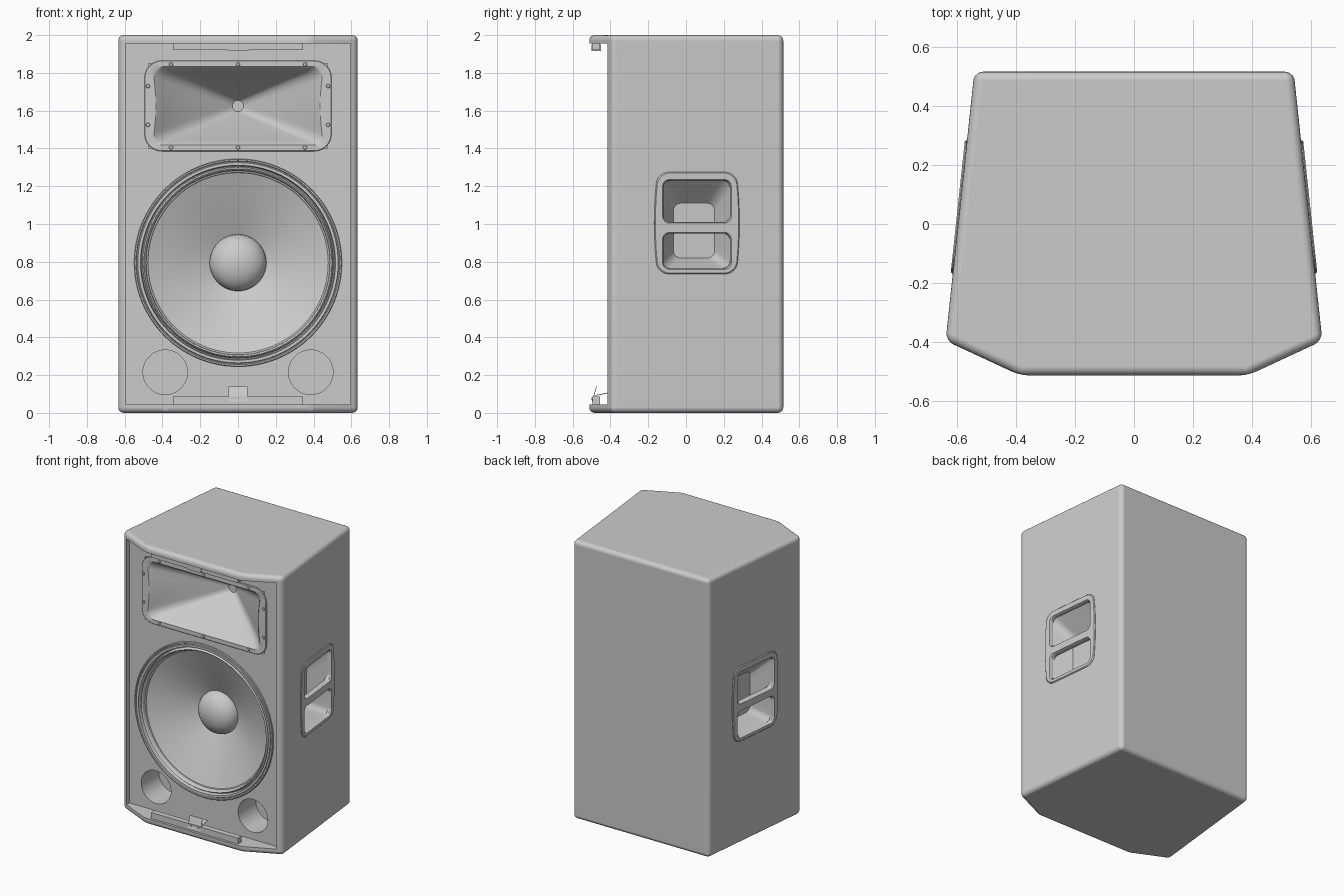
import bpy, bmesh
from math import radians, sin, cos, pi
from mathutils import Vector

if "Cube" in bpy.data.objects:
    bpy.data.objects.remove(bpy.data.objects["Cube"])


def make(name, bm, mirror=False):
    bmesh.ops.remove_doubles(bm, verts=bm.verts, dist=1e-5)
    bmesh.ops.recalc_face_normals(bm, faces=bm.faces)
    me = bpy.data.meshes.new(name)
    bm.to_mesh(me)
    bm.free()
    ob = bpy.data.objects.new(name, me)
    bpy.context.collection.objects.link(ob)
    if mirror:
        md = ob.modifiers.new("mirror", 'MIRROR')
        md.use_mirror_merge = False
    return ob


def loft(name, rings, mirror=False):
    """Closed solid through rings with equal point counts, capped at both ends."""
    bm = bmesh.new()
    vs = [[bm.verts.new(p) for p in r] for r in rings]
    n = len(vs[0])
    for a, b in zip(vs, vs[1:]):
        for i in range(n):
            bm.faces.new((a[i], a[(i + 1) % n], b[(i + 1) % n], b[i]))
    bm.faces.new(vs[0])
    bm.faces.new(vs[-1])
    return make(name, bm, mirror)


def rounded(hw, hh, r, bow=0, n=6, m=6):
    """Rounded rectangle outline; bow pushes the left and right sides out."""
    arcs = []
    for cx, cy, a0 in ((1, 1, 0), (-1, 1, 90), (-1, -1, 180), (1, -1, 270)):
        arcs.append([(cx * (hw - r) + r * cos(radians(a0 + 90 * i / n)),
                      cy * (hh - r) + r * sin(radians(a0 + 90 * i / n))) for i in range(n + 1)])
    pts = []
    for k in range(4):
        p, q = arcs[k][-1], arcs[(k + 1) % 4][0]
        pts += arcs[k] + [(p[0] + (q[0] - p[0]) * j / m, p[1] + (q[1] - p[1]) * j / m) for j in range(1, m)]
    return [(u * (1 + bow / hw * (1 - (v / hh) ** 2)), v) for u, v in pts]


def front(outline, y, x=0, z=0):
    return [(x + u, y, z + v) for u, v in outline]


def prism(name, yz, half):
    return loft(name, [[(s * half, y, z) for y, z in yz] for s in (-1, 1)])


def box(name, x, y0, y1, z0, z1):
    return prism(name, [(y0, z0), (y1, z0), (y1, z1), (y0, z1)], x)


def cut(ob, *cutters):
    bpy.context.view_layer.objects.active = ob
    for c in cutters:
        c.hide_render = True
        md = ob.modifiers.new("cut", 'BOOLEAN')
        md.operation, md.solver, md.object = 'DIFFERENCE', 'EXACT', c
        bpy.ops.object.modifier_apply(modifier=md.name)
        bpy.data.objects.remove(c)


def circle(r):
    return rounded(r, r, r)


BAFFLE, HORN_Z, WOOF_Z = -0.38, 1.625, 0.795

# Side handle frame of reference, following the tapered side wall
N = Vector((1, 0.1066, 0)).normalized()
U = Vector((-0.1066, 1, 0)).normalized()
O = Vector((0.589, 0.0575, 1.0))


def side(outline, w, dz=0):
    return [O + U * u + N * w + Vector((0, 0, v + dz)) for u, v in outline]


# Cabinet: tapered footprint with rounded edges
half = [(0.385, -0.512), (0.637, -0.395), (0.54, 0.515)]
foot = half + [(-x, y) for x, y in reversed(half)]
cabinet = loft("cabinet", [[(x, y, z) for x, y in foot] for z in (0, 2)])
bm = bmesh.new()
bm.from_mesh(cabinet.data)
bmesh.ops.bevel(bm, geom=bm.edges[:], offset=0.03, segments=5, profile=0.5, affect='EDGES')
bm.to_mesh(cabinet.data)
bm.free()

# Cabinet openings: front recess, horn, woofer, ports, handle pockets
ring_w = [(0.53 * cos(2 * pi * i / 96), 0.53 * sin(2 * pi * i / 96)) for i in range(96)]
port = [front(rounded(0.118, 0.118, 0.118, n=12), y, 0.385, 0.215) for y in (-0.5, -0.18)]
cut(cabinet,
    box("recess_cutter", 0.595, -0.7, BAFFLE, 0.045, 1.955),
    box("horn_cutter", 0.475, -0.6, -0.02, HORN_Z - 0.225, HORN_Z + 0.225),
    loft("woofer_cutter", [front(ring_w, y, 0, WOOF_Z) for y in (-0.6, -0.15)]),
    loft("port_cutter", port, True),
    loft("handle_cutter", [side(rounded(0.19, 0.245, 0.04), 0.05),
                           side(rounded(0.19, 0.245, 0.04), -0.02),
                           side(rounded(0.13, 0.17, 0.04), -0.16, -0.035)], True))

# Horn: flange, flared mouth and round throat
horn = loft("horn", [front(o, y, 0, HORN_Z) for o, y in (
    (circle(0.05), -0.04),
    (rounded(0.47, 0.218, 0.07), -0.36),
    (rounded(0.47, 0.218, 0.07), BAFFLE + 0.003),
    (rounded(0.495, 0.24, 0.09), BAFFLE + 0.003),
    (rounded(0.495, 0.24, 0.09), BAFFLE - 0.005),
    (rounded(0.492, 0.237, 0.087), BAFFLE - 0.008),
    (rounded(0.455, 0.208, 0.06, -0.02), BAFFLE - 0.008),
    (rounded(0.445, 0.2, 0.06, -0.022), BAFFLE),
    (rounded(0.405, 0.182, 0.055, -0.015), -0.34),
    (rounded(0.21, 0.104, 0.04), -0.195),
    (circle(0.03), -0.06))])

# Horn screws
screws = []
for x, dz in [(x, s * 0.22) for x in (-0.355, 0, 0.355) for s in (-1, 1)] + \
             [(s * 0.477, d) for s in (-1, 1) for d in (-0.1, 0.105)]:
    screws.append(loft("horn_screw", [front(rounded(r, r, r, n=3), y, x, HORN_Z + dz)
                                      for r, y in ((0.011, BAFFLE), (0.011, -0.391), (0.008, -0.394))]))

# Woofer: lathed basket ring, rolled surround, cone and dust dome
prof = [(0.5, -0.17), (0.525, -0.375), (0.55, -0.375), (0.55, -0.39), (0.547, -0.394),
        (0.54, -0.394), (0.537, -0.388), (0.533, -0.388), (0.53, -0.393), (0.516, -0.393),
        (0.511, -0.365), (0.506, -0.365), (0.503, -0.382), (0.497, -0.389), (0.49, -0.382),
        (0.486, -0.36), (0.478, -0.358), (0.474, -0.352), (0.38, -0.315), (0.27, -0.268), (0.15, -0.215)]
prof += [(0.15 * cos(radians(a)), -0.215 - 0.1 * sin(radians(a))) for a in (12, 25, 38, 50, 62, 74, 84)]
woofer = loft("woofer", [[(r * cos(2 * pi * i / 96), y, WOOF_Z + r * sin(2 * pi * i / 96))
                          for i in range(96)] for r, y in prof])

# Side handles: framed plate with two openings and a tapered bowl behind the grip
plate = loft("handle_frame", [side(rounded(hw, hh, 0.06, 0.017), w, 0.005) for hw, hh, w in (
    (0.21, 0.27, -0.03), (0.21, 0.27, 0.002), (0.205, 0.265, 0.007))], True)
for lo, hi in ((1.01, 1.23), (0.765, 0.95)):
    hh, zc = (hi - lo) / 2, (hi + lo) / 2 - O.z
    cut(plate, loft("opening_cutter", [side(rounded(a, b, 0.035), w, zc) for a, b, w in (
        (0.19, hh + 0.012, 0.02), (0.1775, hh, -0.003), (0.1775, hh, -0.06))]))
bowl = loft("handle_bowl", [side(rounded(a, b, 0.04), w, dz) for a, b, w, dz in (
    (0.12, 0.155, -0.15, -0.035), (0.187, 0.242, -0.02, -0.0025),
    (0.1775, 0.2325, -0.02, -0.0025), (0.11, 0.145, -0.14, -0.035))], True)

# Grille holding bars and clips on the lips
box("bottom_bar", 0.345, -0.495, -0.455, 0.04, 0.088)
box("top_bar", 0.345, -0.495, -0.455, 1.92, 1.96)
prism("bottom_clip", [(-0.499, 0.06), (-0.475, 0.14), (-0.472, 0.14), (-0.494, 0.06)], 0.05)
prism("bottom_clip_tongue", [(-0.48, 0.09), (-0.415, 0.103), (-0.415, 0.107), (-0.48, 0.094)], 0.05)
box("top_clip", 0.055, -0.5, -0.45, 1.915, 1.95)
for s in (-1, 1):
    loft("clip_screw", [front(rounded(0.006, 0.006, 0.006, n=3), y, s * 0.03, 0.075) for y in (-0.49, -0.5)])

# Smooth shading with crisp edges
for ob in [cabinet, horn, woofer, plate, bowl] + screws:
    bpy.ops.object.select_all(action='DESELECT')
    ob.select_set(True)
    bpy.context.view_layer.objects.active = ob
    bpy.ops.object.shade_smooth_by_angle(angle=radians(32))
cabinet.modifiers.new("normals", 'WEIGHTED_NORMAL').keep_sharp = True
